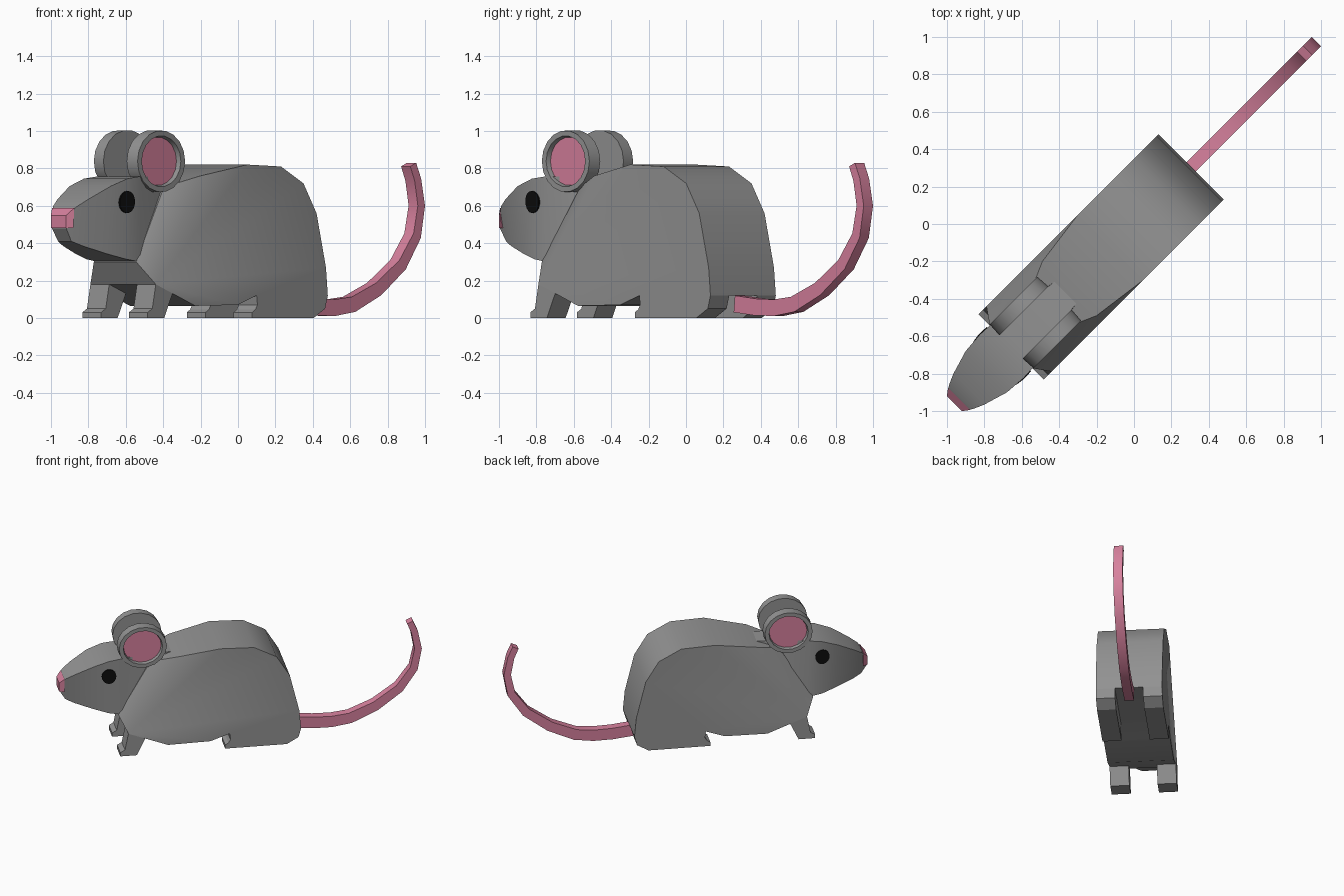
import bpy, bmesh, math
from mathutils import Matrix

if "Cube" in bpy.data.objects:
    bpy.data.objects.remove(bpy.data.objects["Cube"])

# Local frame: x = sideways, y = nose-to-tail, z up; the whole model is turned 45 degrees.
TURN = Matrix.Rotation(math.radians(-45), 4, 'Z')

def material(name, rgb):
    m = bpy.data.materials.new(name)
    m.diffuse_color = (*rgb, 1)
    m.use_nodes = True
    m.node_tree.nodes["Principled BSDF"].inputs["Base Color"].default_value = m.diffuse_color
    return m

GREY = material("grey fur", (0.29, 0.29, 0.29))
PINK = material("pink skin", (0.68, 0.22, 0.34))
BLACK = material("black eye", (0.004, 0.004, 0.004))

def make(name, verts, faces, mats, smooth=None, rule=None):
    bm = bmesh.new()
    vs = [bm.verts.new(v) for v in verts]
    for f in faces:
        bm.faces.new([vs[i] for i in f])
    bmesh.ops.recalc_face_normals(bm, faces=bm.faces)
    if rule:
        for f in bm.faces:
            f.material_index = rule(f)
    me = bpy.data.meshes.new(name)
    bm.to_mesh(me)
    bm.free()
    ob = bpy.data.objects.new(name, me)
    bpy.context.collection.objects.link(ob)
    for m in mats:
        me.materials.append(m)
    ob.matrix_world = TURN
    if smooth:
        bpy.ops.object.select_all(action='DESELECT')
        ob.select_set(True)
        bpy.context.view_layer.objects.active = ob
        bpy.ops.object.shade_smooth_by_angle(angle=math.radians(smooth))
    return ob

def loft(name, rings, mats, smooth=None, rule=None):
    n = len(rings[0])
    verts = [p for r in rings for p in r]
    faces = [[k * n + i, k * n + (i + 1) % n, (k + 1) * n + (i + 1) % n, (k + 1) * n + i]
             for k in range(len(rings) - 1) for i in range(n)]
    faces += [list(range(n)), list(range(len(verts) - n, len(verts)))]
    return make(name, verts, faces, mats, smooth, rule)

# Body: outline (along, half width, height), mirrored and bridged; narrows to the neck
W = 0.247
outline = [(-.93, .16, .30), (-.68, .12, .70), (-.488, .205, .76), (-.176, W, .82),
           (.078, W, .81), (.248, W, .72), (.347, W, .56), (.418, W, .27), (.432, W, .12),
           (-.106, W, .12), (-.25, W, .07), (-.57, W, .065), (-.869, W, .18)]
n = len(outline)
verts = [(s * w, u, z) for s in (1, -1) for u, w, z in outline]
faces = [[i, (i + 1) % n, n + (i + 1) % n, n + i] for i in range(n)]
for o in (0, n):
    faces.append([o + i for i in range(3, n)])
    faces += [[o + i, o + i + 1, o + n - 1] for i in range(3)]
make("body", verts, faces, [GREY], smooth=32)

# Head: (along, bottom half width, top half width, bottom, top)
head = [(-1.352, .054, .054, .478, .543), (-1.31, .05, .09, .41, .595),
        (-1.248, .075, .117, .385, .635), (-1.117, .115, .156, .345, .705),
        (-1.0, .15, .165, .315, .745), (-.90, .16, .16, .30, .757),
        (-.70, .13, .105, .42, .757), (-.50, .10, .08, .50, .75)]

def section(u, wb, wt, zb, zt):
    return [(-wb, u, zb), (wb, u, zb), (wt, u, zt), (-wt, u, zt)]

loft("head", [section(*h) for h in head], [GREY], smooth=25)

# Nose tip
loft("nose", [section(-1.358, .057, .057, .48, .548),
              section(-1.322, .076, .084, .48, .588)], [PINK])

def head_half_width(u, z):
    for a, b in zip(head, head[1:]):
        if a[0] <= u <= b[0]:
            t = (u - a[0]) / (b[0] - a[0])
            wb, wt, zb, zt = [a[k] + t * (b[k] - a[k]) for k in range(1, 5)]
            return wb + (wt - wb) * (z - zb) / (zt - zb)

def oval(x, u, z, ru, rz, count):
    return [(x, u + ru * math.cos(2 * math.pi * i / count),
             z + rz * math.sin(2 * math.pi * i / count)) for i in range(count)]

def prism(name, profile, x0, x1):
    return loft(name, [[(x, u, z) for u, z in profile] for x in (x0, x1)], [GREY])

front_leg = [(-.869, .18), (-.895, .05), (-.93, .03), (-.93, 0), (-.805, 0), (-.742, .131)]
hind_leg = [(-.14, 0), (-.14, .03), (-.115, .045), (-.10, .07), (-.106, .12),
            (.432, .12), (.412, .05), (.325, 0)]

for side, s in (("right", 1), ("left", -1)):
    # Legs with feet
    prism("front_leg_" + side, front_leg, s * .105, s * W)
    prism("hind_leg_" + side, hind_leg, s * .105, s * W)
    # Ear: thick oval with a recessed pink inside
    c = (-.745, .838)
    rings = [oval(s * x, *c, ru, rz, 18) for x, ru, rz in
             ((.088, .185, .167), (.165, .18, .165), (.165, .148, .136), (.138, .142, .13))]
    loft("ear_" + side, rings, [GREY, PINK], smooth=30,
         rule=lambda f: int(len(f.verts) > 4 and abs(f.calc_center_median().x) > .12))
    # Eye: thin plate following the cheek
    rim = oval(0, -1.0, .62, .054, .059, 20)
    loft("eye_" + side, [[(s * (head_half_width(u, z) + d), u, z) for _, u, z in rim]
                         for d in (-.002, .007)], [BLACK])

# Tail: rectangular section swept along a curling path (along, height, half thickness)
path = [(.40, .075, .045), (.56, .058, .045), (.70, .055, .044), (.84, .073, .042),
        (1.03, .155, .038), (1.21, .285, .034), (1.32, .44, .030), (1.352, .60, .027),
        (1.325, .74, .025), (1.29, .82, .024)]
rings = []
for i, (u, z, h) in enumerate(path):
    a, b = path[max(i - 1, 0)], path[min(i + 1, len(path) - 1)]
    du, dz = b[0] - a[0], b[1] - a[1]
    l = math.hypot(du, dz)
    nu, nz = -dz / l * h, du / l * h
    rings.append([(-.035, u - nu, z - nz), (.035, u - nu, z - nz),
                  (.035, u + nu, z + nz), (-.035, u + nu, z + nz)])
loft("tail", rings, [PINK], smooth=35)
